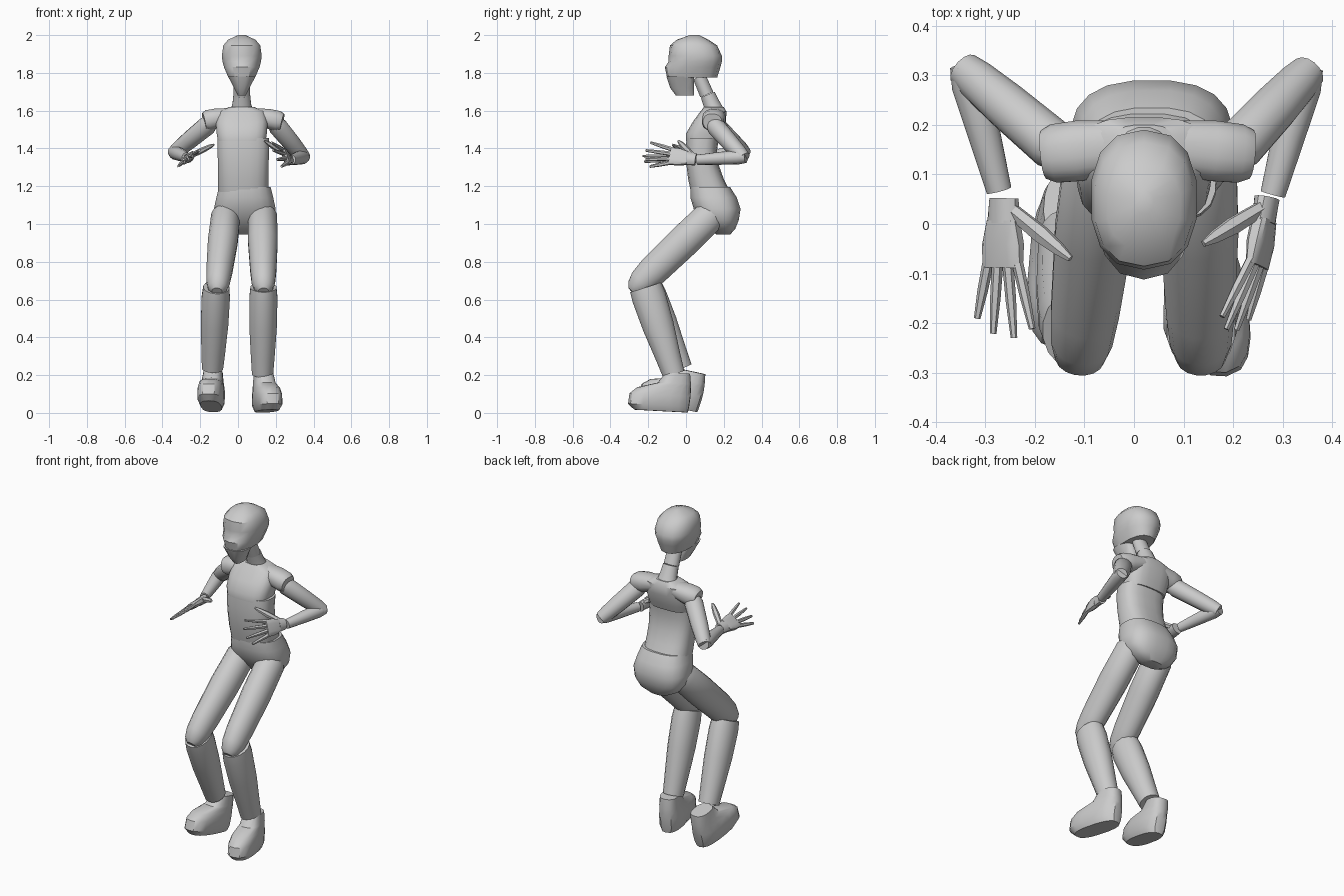
import bpy, bmesh, math
from mathutils import Vector, Matrix

CX = 0.02  # body mid-line


def skin(name, rings, angle=35):
    """Bridge equal-length point rings, cap the ends, shade smooth by angle."""
    bm = bmesh.new()
    vr = [[bm.verts.new(p) for p in r] for r in rings]
    n = len(vr[0])
    for a, b in zip(vr, vr[1:]):
        for i in range(n):
            bm.faces.new((a[i], a[(i + 1) % n], b[(i + 1) % n], b[i]))
    bm.faces.new(vr[0][::-1])
    bm.faces.new(vr[-1])
    bmesh.ops.recalc_face_normals(bm, faces=bm.faces)
    me = bpy.data.meshes.new(name)
    bm.to_mesh(me)
    bm.free()
    ob = bpy.data.objects.new(name, me)
    bpy.context.collection.objects.link(ob)
    bpy.ops.object.select_all(action='DESELECT')
    ob.select_set(True)
    bpy.context.view_layer.objects.active = ob
    bpy.ops.object.shade_smooth_by_angle(angle=math.radians(angle))
    return ob


def ring(c, u, v, n=16, e=2.0):
    """Superellipse ring with half-axis vectors u and v."""
    pts = []
    for i in range(n):
        t = 2 * math.pi * (i + 0.5) / n
        cs, sn = math.cos(t), math.sin(t)
        pts.append(Vector(c) + u * math.copysign(abs(cs) ** (2 / e), cs)
                   + v * math.copysign(abs(sn) ** (2 / e), sn))
    return pts


def stack(name, rows, x=CX, n=16, e=2.0, mat=None):
    """Horizontal sections: rows of (z, y front, y back, half width)."""
    rings = [ring((x, (f + b) / 2, z), Vector((w, 0, 0)), Vector((0, (b - f) / 2, 0)), n, e)
             for z, f, b, w in rows]
    if mat:
        rings = [[mat @ p for p in r] for r in rings]
    return skin(name, rings)


def limb(name, p0, p1, stations, hint=(1, 0, 0), n=16, e=2.0):
    """Tube from p0 to p1 with stations of (t, half width along hint, half depth)."""
    p0, p1 = Vector(p0), Vector(p1)
    d = (p1 - p0).normalized()
    u = Vector(hint)
    u = (u - d * u.dot(d)).normalized()
    v = d.cross(u)
    return skin(name, [ring(p0.lerp(p1, t), u * a, v * b, n, e) for t, a, b in stations])


# Head: cranium and tapering jaw
stack("cranium", [(1.775, -0.10, 0.165, 0.072), (1.83, -0.112, 0.182, 0.096),
                  (1.86, -0.092, 0.19, 0.104), (1.89, -0.092, 0.19, 0.108),
                  (1.945, -0.085, 0.165, 0.10), (1.975, -0.05, 0.12, 0.075),
                  (2.0, 0.02, 0.07, 0.02)], n=14, e=2.4)
stack("jaw", [(1.68, -0.055, 0.045, 0.022), (1.72, -0.085, 0.045, 0.042),
              (1.78, -0.105, 0.045, 0.074)], n=12, e=2.6)

# Neck in two segments
limb("lower_neck", (CX, 0.15, 1.60), (CX, 0.115, 1.685), [(0, .06, .05), (.4, .05, .045), (1, .045, .04)])
limb("upper_neck", (CX, 0.11, 1.685), (CX, 0.07, 1.78), [(0, .045, .038), (1, .042, .036)])

# Torso
stack("chest", [(1.44, 0.0, 0.18, 0.128), (1.48, 0.0, 0.195, 0.134), (1.54, 0.035, 0.212, 0.138),
                (1.595, 0.075, 0.215, 0.125), (1.62, 0.095, 0.20, 0.065)], n=20, e=3)
stack("abdomen", [(1.17, 0.025, 0.235, 0.134), (1.24, 0.01, 0.20, 0.134), (1.31, 0.002, 0.175, 0.135),
                  (1.39, -0.002, 0.165, 0.138), (1.455, 0.002, 0.175, 0.138)], x=0.028, n=20, e=2.7)
stack("pelvis", [(0.945, 0.16, 0.235, 0.06), (0.975, 0.12, 0.262, 0.12), (1.02, 0.075, 0.28, 0.155),
                 (1.08, 0.04, 0.29, 0.165), (1.14, 0.022, 0.27, 0.152), (1.195, 0.022, 0.235, 0.138)],
      x=0.036, n=20, e=2.6)

# Shoulders, arms and hands of each side: name, shoulder in/out, elbow, wrist, hand axes
sides = [
    ("right", (0.08, .155, 1.575), (0.235, .14, 1.54), (0.195, .14, 1.535), (0.345, .30, 1.355),
     (0.28, .06, 1.34), (0.268, .052, 1.342), (-0.14, -0.97, 0.13), (-0.35, 0.1, 0.93), (0.14, -0.04, 1.44)),
    ("left", (-0.04, .155, 1.575), (-0.18, .14, 1.545), (-0.14, .14, 1.54), (-0.335, .305, 1.38),
     (-0.272, .068, 1.352), (-0.262, .052, 1.35), (-0.02, -1, 0.0), (0.8, 0, 0.6), (-0.128, -0.07, 1.42)),
]
for s, sh0, sh1, arm, elbow, wrist, hb, f, k, thumb_tip in sides:
    limb(s + "_shoulder", sh0, sh1, [(0, .055, .04), (.5, .062, .053), (.85, .06, .055), (1, .05, .045)],
         hint=(0, 1, 0), e=2.3)
    limb(s + "_upper_arm", arm, elbow, [(0, .04, .04), (.12, .052, .05), (.6, .048, .046), (.9, .042, .042),
                                        (1.04, .036, .036)], n=14)
    limb(s + "_forearm", elbow, wrist, [(-.07, .033, .033), (.1, .04, .038), (.5, .034, .034), (1, .026, .027)],
         n=14)
    # Hand frame: f forward, k towards the thumb
    hb, f, k = Vector(hb), Vector(f).normalized(), Vector(k)
    k = (k - f * k.dot(f)).normalized()
    flat = f.cross(k)
    limb(s + "_wrist", hb, hb + f * .05, [(0, .033, .025), (1, .038, .022)], hint=k, n=12)
    limb(s + "_palm", hb + f * .045, hb + f * .14, [(0, .036, .02), (.5, .047, .019), (1, .048, .012)],
         hint=k, n=12, e=3.5)
    inward = flat if flat.x * hb.x < 0 else -flat
    for i, (off, length) in enumerate([(.038, .135), (.013, .15), (-.013, .142), (-.037, .115)]):
        base = hb + f * .132 + k * off
        bend = .25 if s == "right" else .05
        tip = base + (f + k * off * 7 + inward * bend).normalized() * length
        limb(f"{s}_finger_{i + 1}", base, tip, [(0, .012, .011), (.5, .011, .01), (1, .007, .006)],
             hint=k, n=6)
    limb(s + "_thumb", hb + f * .025 + k * .022, thumb_tip,
         [(0, .016, .014), (.5, .019, .015), (.8, .014, .012), (1, .007, .006)], hint=f, n=6)

# Legs: name, hip, knee, shin top, shin bottom
legs = [
    ("right", (0.13, .125, 1.04), (0.135, -.275, .655), (0.135, -.213, .665), (0.13, -.065, .205)),
    ("left", (-0.065, .125, 1.04), (-0.11, -.275, .655), (-0.115, -.213, .665), (-0.135, -.025, .235)),
]
for s, hip, knee, top, bottom in legs:
    limb(s + "_thigh", hip, knee, [(-.1, .05, .06), (0, .078, .085), (.35, .08, .088), (.75, .07, .083),
                                   (.9, .063, .072), (.99, .05, .05), (1.03, .028, .025)])
    limb(s + "_shin", top, bottom, [(0, .07, .088), (.12, .076, .092), (.45, .074, .085), (.8, .064, .068),
                                    (1, .057, .06)])

# Feet: stacked boot profile, pitched toes-up about the heel and turned out
boot = [(0.0, -.29, .0, .055), (.03, -.325, .005, .07), (.085, -.32, .01, .07), (.12, -.28, .01, .064),
        (.15, -.17, .008, .057), (.205, -.13, .0, .05)]
for s, pos, pitch, yaw in [("right", (0.125, .01, .002), -3, 11), ("left", (-0.13, .06, .004), -12, -5)]:
    m = (Matrix.Translation(pos) @ Matrix.Rotation(math.radians(yaw), 4, 'Z')
         @ Matrix.Rotation(math.radians(pitch), 4, 'X'))
    stack(s + "_foot", boot, x=0, n=18, e=2.6, mat=m)
